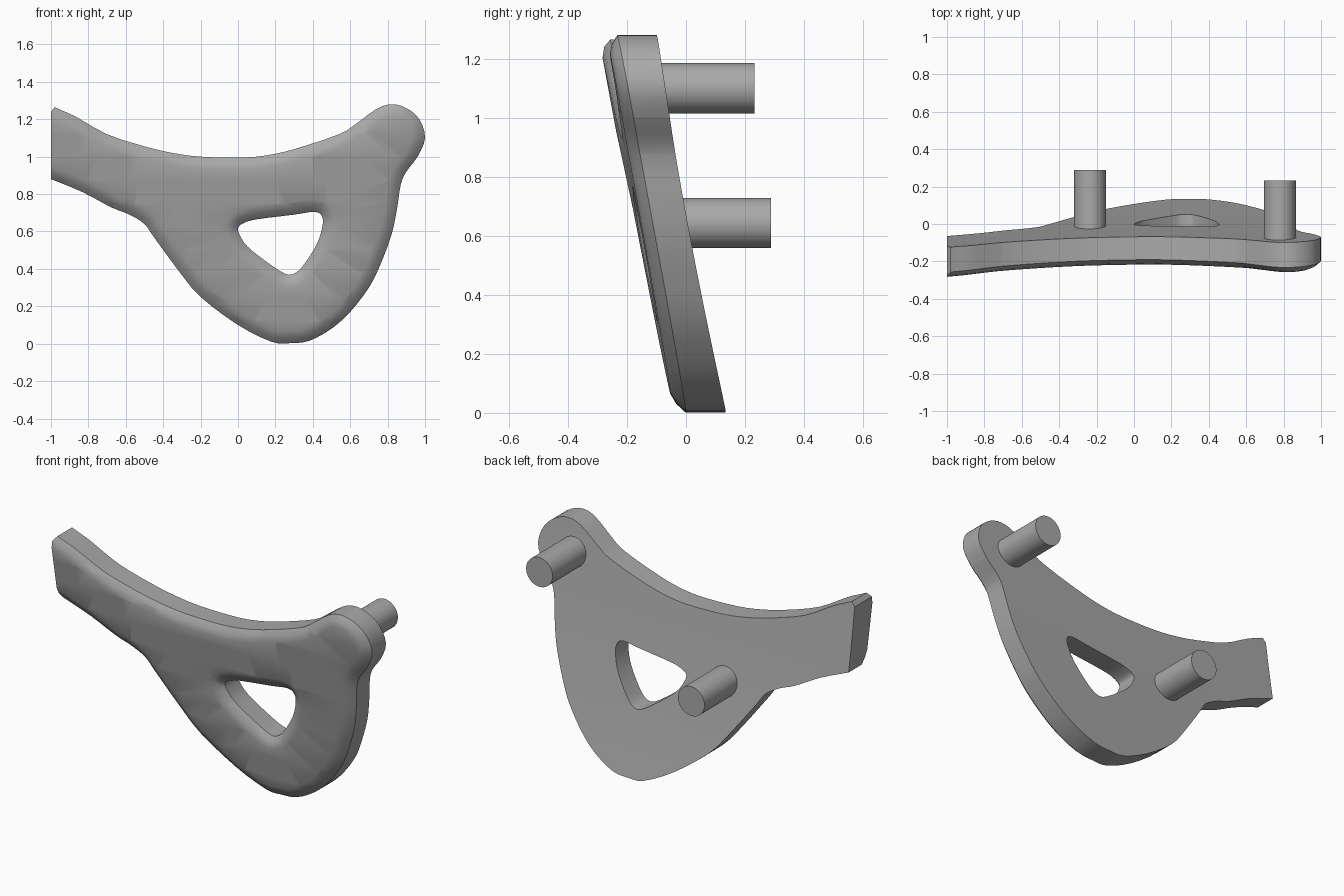
import bpy, bmesh, math
from mathutils import Vector

cube = bpy.data.objects.get("Cube")
if cube:
    bpy.data.objects.remove(cube)

grey = bpy.data.materials.new("plain grey")
grey.use_nodes = True
colour = (0.4, 0.4, 0.4, 1)
grey.diffuse_color = colour
grey.node_tree.nodes["Principled BSDF"].inputs["Base Color"].default_value = colour

# Clockwise outlines in x, z; the arm runs past its end and is trimmed later
PLATE = [(-1.3, 1.43), (-1.12, 1.34), (-.98, 1.265), (-.87, 1.215), (-.7, 1.12),
         (-.5, 1.055), (-.35, 1.02), (-.2, 1), (0, .995), (.14, 1.005), (.3, 1.04),
         (.54, 1.12), (.63, 1.175), (.74, 1.255), (.82, 1.28), (.9, 1.26), (.97, 1.2),
         (1, 1.1), (.96, 1), (.9, .92), (.87, .85), (.85, .72), (.82, .58), (.76, .42),
         (.7, .3), (.6, .17), (.5, .08), (.38, .015), (.28, .003), (.18, .01), (0, .1),
         (-.2, .25), (-.31, .38), (-.45, .57), (-.5, .64), (-.58, .69), (-.68, .73),
         (-.83, .81), (-1, .88), (-1.12, .93), (-1.3, 1)]
WINDOW = [(.03, .645), (.1, .665), (.3, .69), (.41, .705), (.45, .68), (.45, .62),
          (.42, .53), (.35, .42), (.3, .375), (.25, .375), (.15, .44), (.05, .52),
          (.01, .58), (0, .62)]
# Inset and level, where level 0 is the back, 1 the rim and 2 the front
RINGS = [(0, 0), (0, 1), (.03, 1.65), (.065, 2)]


def smooth_loop(points, steps=3):
    """Closed Catmull-Rom curve through the points."""
    p = [Vector(q) for q in points]
    n = len(p)
    out = []
    for i in range(n):
        a, b, c, d = (p[(i + k) % n] for k in (-1, 0, 1, 2))
        for s in range(steps):
            t = s / steps
            out.append(b + (c - a) * t / 2 + (a * 2 - b * 5 + c * 4 - d) * t * t / 2
                       + (b * 3 - a - c * 3 + d) * t ** 3 / 2)
    return out


def offset(loop, distance):
    """Shift a clockwise loop to its right-hand side."""
    out = []
    for i, p in enumerate(loop):
        along = (loop[(i + 1) % len(loop)] - loop[i - 1]).normalized()
        out.append(p + Vector((along.y, -along.x)) * distance)
    return out


def leaning_y(x, level, z):
    """Blend between the bowed back, the rim and the flat front."""
    back = .135 - .24 * z + .04 * z * z
    rim = -.188 * z
    front = -.041 - .185 * z
    if level < 1:
        y = back + (rim - back) * level
    else:
        y = rim + (front - rim) * (level - 1)
    return y + .015 * (x - .28)


def finish(obj):
    obj.data.materials.append(grey)
    bpy.ops.object.select_all(action='DESELECT')
    obj.select_set(True)
    bpy.context.view_layer.objects.active = obj
    bpy.ops.object.shade_smooth_by_angle(angle=math.radians(38))


def everything(bm):
    return bm.verts[:] + bm.edges[:] + bm.faces[:]


# Plate walls and front bevels, first built upright
bm = bmesh.new()
for outline, side in ((PLATE, 1), (WINDOW, -1)):
    loop = smooth_loop(outline)
    rings = [[bm.verts.new((p.x, -level, p.y)) for p in offset(loop, side * inset)]
             for inset, level in RINGS]
    for low, high in zip(rings, rings[1:]):
        for i in range(len(low)):
            bm.faces.new((low[i - 1], low[i], high[i], high[i - 1]))

# Back and front surfaces around the window
for level in (0, 2):
    edges = [e for e in bm.edges if e.is_boundary
             and all(abs(v.co.y + level) < .001 for v in e.verts)]
    bmesh.ops.triangle_fill(bm, use_beauty=True, use_dissolve=False, edges=edges)

# Trim the arm end flat and chip its upper corner
for point, normal in (((-1, 0, 1), (-1, 0, 0)), ((-1, 0, 1.24), (-.78, 0, .62))):
    bmesh.ops.bisect_plane(bm, geom=everything(bm), plane_co=point, plane_no=normal,
                           clear_outer=True)
    bmesh.ops.holes_fill(bm, edges=[e for e in bm.edges if e.is_boundary], sides=0)

# Slice into bands, then lean and bow the plate
for k in range(1, 10):
    bmesh.ops.bisect_plane(bm, geom=everything(bm), plane_co=(0, 0, k / 8),
                           plane_no=(0, 0, 1))
for v in bm.verts:
    v.co.y = leaning_y(v.co.x, -v.co.y, v.co.z)
bmesh.ops.recalc_face_normals(bm, faces=bm.faces[:])
mesh = bpy.data.meshes.new("curved_plate")
bm.to_mesh(mesh)
bm.free()
plate = bpy.data.objects.new("curved_plate", mesh)
bpy.context.collection.objects.link(plate)
finish(plate)

# Two mounting pegs on the back
for name, x, z, start, end in (("lower_peg", -.235, .643, -.05, .288),
                               ("upper_peg", .78, 1.1, -.11, .232)):
    bpy.ops.mesh.primitive_cylinder_add(vertices=48, radius=.085, depth=end - start,
                                        location=(x, (start + end) / 2, z),
                                        rotation=(math.pi / 2, 0, 0))
    peg = bpy.context.object
    peg.name = name
    finish(peg)
